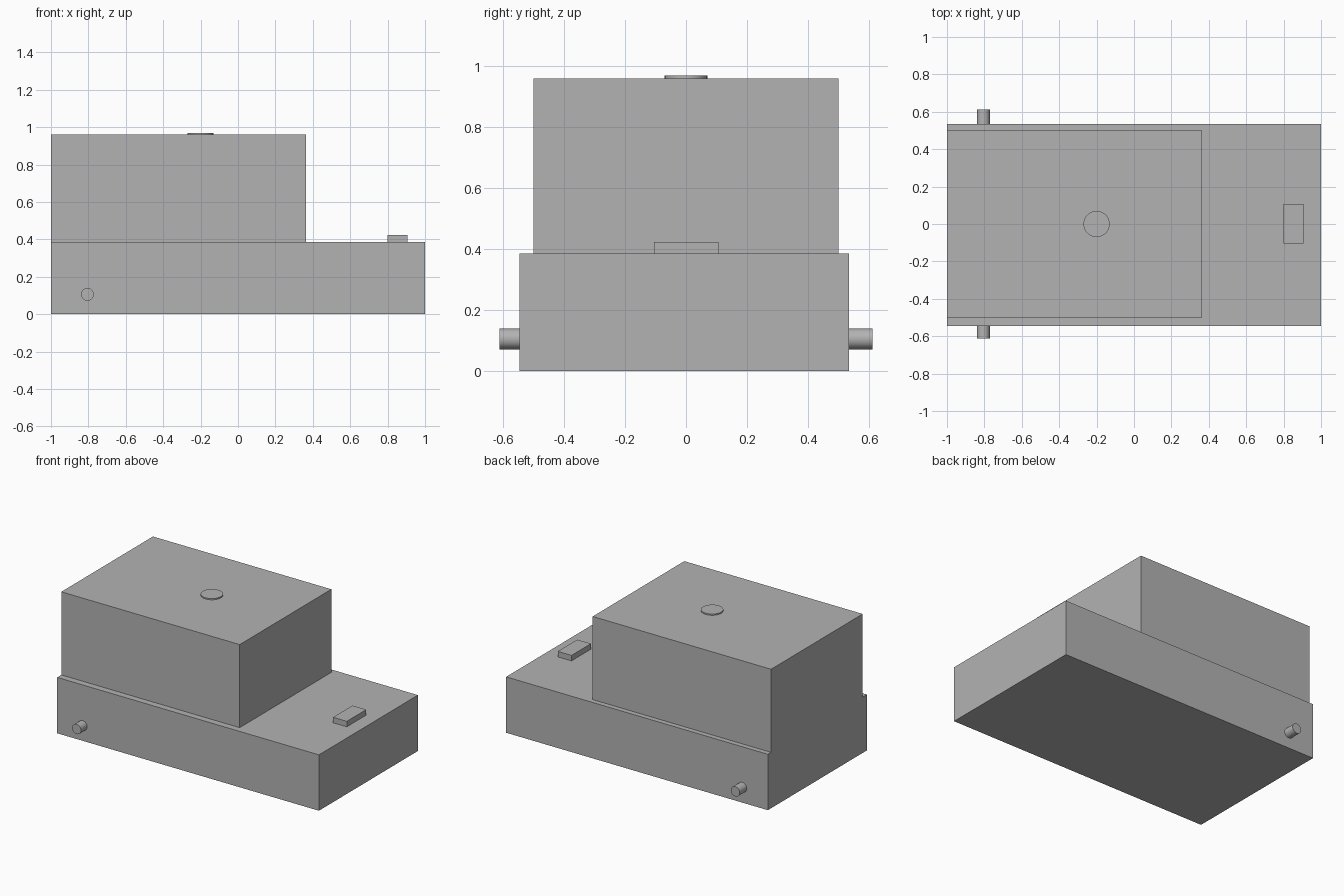
import bpy

cube = bpy.data.objects.get("Cube")
if cube:
    bpy.data.objects.remove(cube, do_unlink=True)

grey = bpy.data.materials.new("plain_grey")
grey.use_nodes = True
colour = (0.45, 0.45, 0.45, 1)
grey.diffuse_color = colour
grey.node_tree.nodes["Principled BSDF"].inputs["Base Color"].default_value = colour


def finish(name):
    obj = bpy.context.object
    obj.name = name
    obj.data.materials.append(grey)
    return obj


def box(name, low, high):
    centre = [(a + b) / 2 for a, b in zip(low, high)]
    bpy.ops.mesh.primitive_cube_add(size=1, location=centre)
    bpy.context.object.scale = [b - a for a, b in zip(low, high)]
    bpy.ops.object.transform_apply(location=False, rotation=False, scale=True)
    return finish(name)


def cylinder(name, radius, depth, location, rotation=(0, 0, 0)):
    bpy.ops.mesh.primitive_cylinder_add(vertices=32, radius=radius, depth=depth,
                                        location=location, rotation=rotation)
    bpy.ops.object.shade_smooth_by_angle()
    return finish(name)


# Low base and the taller block standing on it
box("base", (-1, -0.545, 0), (1, 0.535, 0.386))
box("upper_block", (-1, -0.5, 0.386), (0.363, 0.5, 0.96))

# Raised rectangular tab on the open deck
box("deck_tab", (0.8, -0.105, 0.386), (0.905, 0.107, 0.424))

# Thin round button on the roof
cylinder("roof_button", 0.07, 0.01, (-0.2, 0, 0.964))

# Round pegs on both sides of the base
for name, side in (("right_peg", -1), ("left_peg", 1)):
    cylinder(name, 0.034, 0.1, (-0.805, side * 0.562, 0.106), (1.5708, 0, 0))
